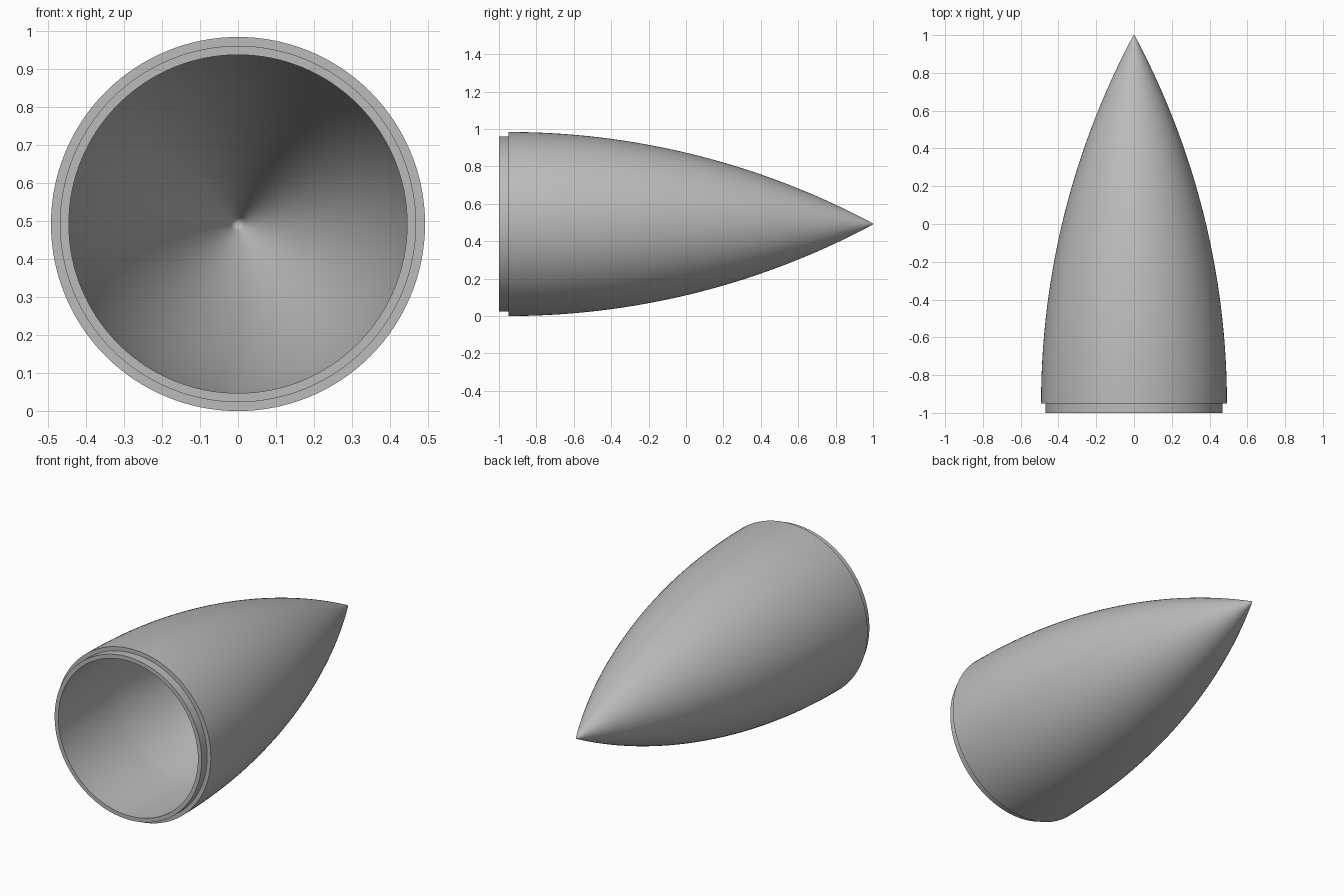
import bpy
import bmesh
import math
from mathutils import Matrix, Vector

cube = bpy.data.objects.get("Cube")
if cube:
    bpy.data.objects.remove(cube, do_unlink=True)

RADIUS, WALL = 0.492, 0.0235
BASE, SHOULDER, TIP = -1.0, -0.95, 1.0
LENGTH = TIP - SHOULDER + 0.005
ARC = (RADIUS ** 2 + LENGTH ** 2) / (2 * RADIUS)   # radius of the ogive arc
SEGMENTS, STEPS = 128, 40

grey = bpy.data.materials.new("light grey")
grey.use_nodes = True
colour = (0.5, 0.5, 0.5, 1)
grey.diffuse_color = colour
grey.node_tree.nodes["Principled BSDF"].inputs["Base Color"].default_value = colour


def ogive(offset, y_from, y_to):
    """(radius, y) points along the arc, moved inward by offset."""
    points = []
    for i in range(STEPS + 1):
        y = y_from + (y_to - y_from) * i / STEPS
        r = math.sqrt((ARC - offset) ** 2 - (y - SHOULDER) ** 2) + RADIUS - ARC
        points.append((max(r, 0), y))
    return points


# Where the inner arc meets the axis and the bore of the shoulder sleeve
bore = RADIUS - 2 * WALL
inner = ARC - WALL
inner_tip = SHOULDER + math.sqrt(inner ** 2 - (ARC - RADIUS) ** 2)
sleeve_end = SHOULDER + math.sqrt(inner ** 2 - (ARC - RADIUS + bore) ** 2)

# Wall section: outer ogive, stepped shoulder, bore, inner ogive
profile = [(0, TIP)] + ogive(0, TIP - 0.003, SHOULDER)
profile += [(RADIUS - WALL, SHOULDER), (RADIUS - WALL, BASE), (bore, BASE)]
profile += ogive(WALL, sleeve_end, inner_tip)

# Spin the section round the long axis
bm = bmesh.new()
verts = [bm.verts.new((r, y, 0)) for r, y in profile]
edges = [bm.edges.new(pair) for pair in zip(verts, verts[1:])]
bmesh.ops.spin(bm, geom=verts + edges, cent=(0, 0, 0), axis=(0, 1, 0),
               angle=math.tau, steps=SEGMENTS, use_duplicate=False)
bmesh.ops.remove_doubles(bm, verts=bm.verts, dist=0.00005)
bmesh.ops.recalc_face_normals(bm, faces=bm.faces)
bm.transform(Matrix.Translation(Vector((0, 0, RADIUS))))

mesh = bpy.data.meshes.new("nose_cone")
bm.to_mesh(mesh)
bm.free()
mesh.materials.append(grey)
nose_cone = bpy.data.objects.new("nose_cone", mesh)
bpy.context.collection.objects.link(nose_cone)

bpy.ops.object.select_all(action="DESELECT")
nose_cone.select_set(True)
bpy.context.view_layer.objects.active = nose_cone
bpy.ops.object.shade_smooth_by_angle(angle=math.radians(35))
